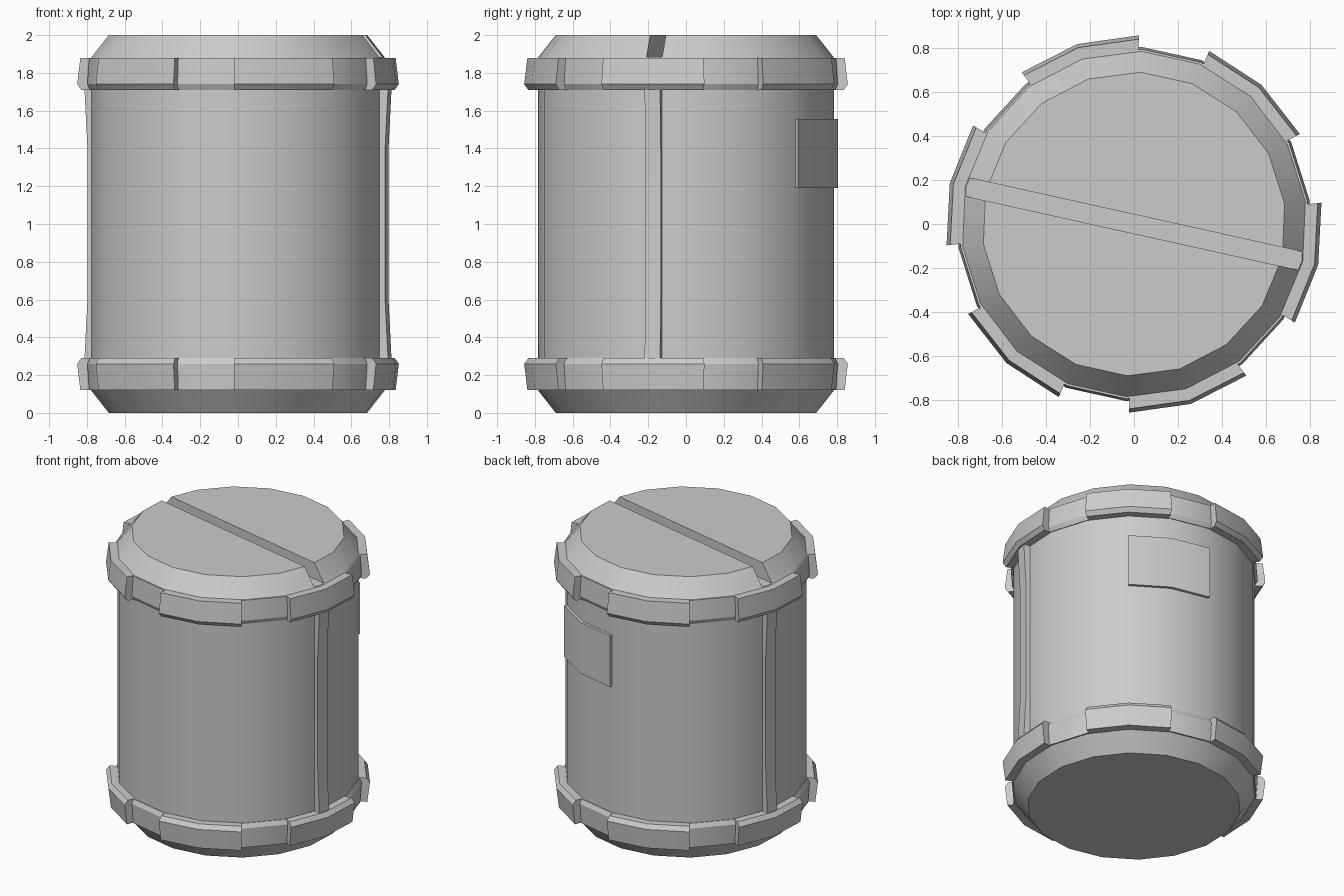
import bpy, bmesh
from math import radians, sin, cos, pi
from mathutils import Matrix

old = bpy.data.objects.get("Cube")
if old:
    bpy.data.objects.remove(old)

AXIS = -12.5      # heading of the groove and ribs, in degrees
STEP = 20         # the drum has 18 sides

grey = bpy.data.materials.new("plain_grey")
grey.use_nodes = True
grey.diffuse_color = (0.6, 0.6, 0.6, 1)
grey.node_tree.nodes["Principled BSDF"].inputs["Base Color"].default_value = (0.6, 0.6, 0.6, 1)


def finish(name, bm):
    bmesh.ops.recalc_face_normals(bm, faces=bm.faces)
    mesh = bpy.data.meshes.new(name)
    bm.to_mesh(mesh)
    bm.free()
    obj = bpy.data.objects.new(name, mesh)
    mesh.materials.append(grey)
    bpy.context.collection.objects.link(obj)
    return obj


def activate(obj):
    bpy.ops.object.select_all(action='DESELECT')
    obj.select_set(True)
    bpy.context.view_layer.objects.active = obj


def smooth(obj):
    activate(obj)
    bpy.ops.object.shade_smooth_by_angle(angle=radians(28))


def sweep(name, profile, angles, closed=False, loop=True):
    """Turn a (radius, z) profile through the angles; an open sweep gets end caps."""
    bm = bmesh.new()
    rows = [[bm.verts.new((r * cos(radians(a)), r * sin(radians(a)), z))
             for r, z in profile] for a in angles]
    count = len(profile)
    pairs = list(zip(rows, rows[1:]))
    if closed:
        pairs.append((rows[-1], rows[0]))
    for p, q in pairs:
        for i in range(count if loop else count - 1):
            j = (i + 1) % count
            bm.faces.new((p[i], q[i], q[j], p[j]))
    if not closed:
        bm.faces.new(rows[0])
        bm.faces.new(rows[-1])
    if not loop:
        bm.faces.new([row[0] for row in rows])
        bm.faces.new([row[-1] for row in rows])
    return finish(name, bm)


full_turn = [AXIS + STEP * k for k in range(18)]

# Drum with chamfered ends
body = sweep("drum_body", [(0.69, 0), (0.785, 0.12), (0.785, 1.88), (0.69, 2)],
             full_turn, closed=True, loop=False)

# Straight groove across the lid
bm = bmesh.new()
bmesh.ops.create_cube(bm, size=1, matrix=Matrix.Rotation(radians(AXIS), 4, 'Z')
                      @ Matrix.Translation((0, 0, 2.085))
                      @ Matrix.Diagonal((2, 0.085, 0.4, 1)))
cutter = finish("groove_cutter", bm)
cutter.hide_render = True
cut = body.modifiers.new("groove", 'BOOLEAN')
cut.object = cutter
cut.solver = 'EXACT'
activate(body)
bpy.ops.object.modifier_apply(modifier="groove")
bpy.data.objects.remove(cutter)
smooth(body)

# Lower and upper hoops, each with six raised pads
hoop = [(0.72, 0.12), (0.795, 0.12), (0.805, 0.26), (0.79, 0.29), (0.72, 0.29)]
pad = [(0.75, 0.12), (0.84, 0.12), (0.857, 0.26), (0.835, 0.29), (0.75, 0.29)]
for side in ("lower", "upper"):
    def place(profile):
        return [(r, z if side == "lower" else 2 - z) for r, z in profile]
    smooth(sweep(side + "_hoop", place(hoop), full_turn, closed=True))
    for k in range(6):
        mid = AXIS + 60 * k
        smooth(sweep(f"{side}_pad_{k + 1}", place(pad), (mid - 19, mid, mid + 19)))

# Upright ribs at both ends of the groove, slightly thinner at mid height
rib = [(0.7, 0.25), (0.825, 0.25), (0.807, 0.6), (0.807, 1.4), (0.825, 1.75), (0.7, 1.75)]
for name, turn in (("left_rib", 0), ("right_rib", pi)):
    bm = bmesh.new()
    near, far = [[bm.verts.new((r, y, z)) for r, z in rib] for y in (-0.042, 0.042)]
    bm.faces.new(near)
    bm.faces.new(far)
    for i in range(len(rib)):
        j = (i + 1) % len(rib)
        bm.faces.new((near[i], near[j], far[j], far[i]))
    bm.transform(Matrix.Rotation(radians(AXIS) + turn, 4, 'Z'))
    smooth(finish(name, bm))

# Label plate wrapped on the back
smooth(sweep("back_plate", [(0.775, 1.19), (0.805, 1.19), (0.805, 1.555), (0.775, 1.555)],
             [AXIS + 60, AXIS + 80, AXIS + 100]))
